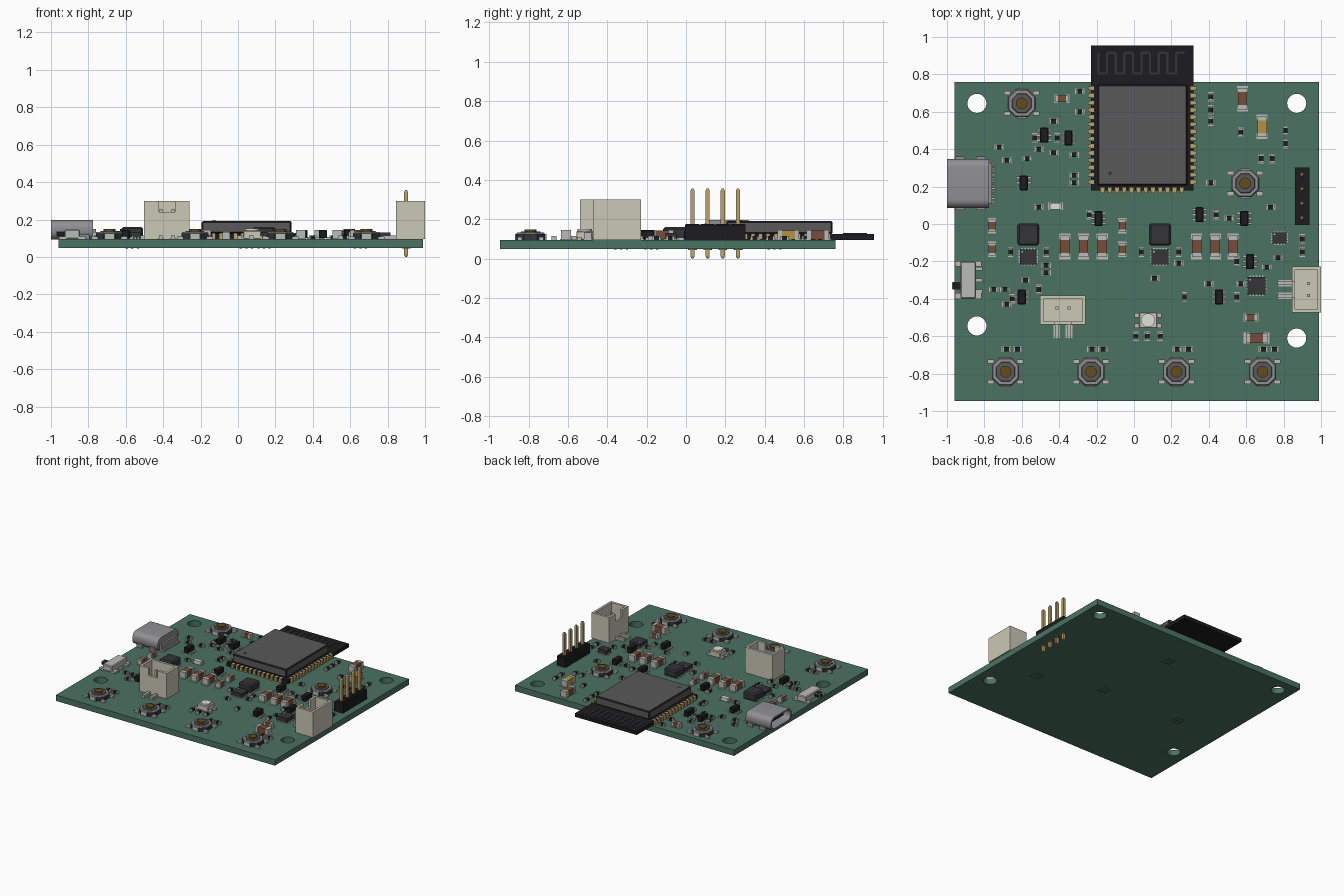
import bpy, bmesh, math
from mathutils import Matrix, Vector

if "Cube" in bpy.data.objects:
    bpy.data.objects.remove(bpy.data.objects["Cube"])

COL = {'green': (.07, .17, .12), 'black': (.012, .012, .013), 'dark': (.035, .035, .04), 'shield': (.10, .10, .10),
       'steel': (.28, .28, .29), 'tin': (.5, .5, .48), 'cream': (.6, .58, .47), 'gold': (.52, .36, .15),
       'brown': (.18, .075, .045), 'amber': (.13, .075, .012), 'yellow': (.45, .29, .06), 'white': (.75, .75, .7)}
MATS = {}
for n, c in COL.items():
    MATS[n] = bpy.data.materials.new(n)
    MATS[n].diffuse_color = (*c, 1)
B, Z = .048, .095   # board bottom and top


class Part:
    """Collects coloured solids in one mesh; put() places linked copies."""
    def __init__(self, name):
        self.name, self.bm, self.mats, self.me, self.n = name, bmesh.new(), [], None, 0

    def paint(self, faces, mat):
        if mat not in self.mats:
            self.mats.append(mat)
        for f in faces:
            f.material_index = self.mats.index(mat)

    def box(self, c, s, mat, bevel=0, seg=1):
        vs = bmesh.ops.create_cube(self.bm, size=1, matrix=Matrix.Translation(c) @ Matrix.Diagonal((*s, 1)))['verts']
        self.paint({f for v in vs for f in v.link_faces}, mat)
        if bevel:
            es = list({e for v in vs for e in v.link_edges})
            bmesh.ops.bevel(self.bm, geom=es, offset=bevel, segments=seg, affect='EDGES', profile=.5)
        return self

    def slab(self, x0, x1, y0, y1, z0, z1, mat, bevel=0):
        return self.box(((x0 + x1) / 2, (y0 + y1) / 2, (z0 + z1) / 2), (x1 - x0, y1 - y0, z1 - z0), mat, bevel)

    def loft(self, loops, mat):
        rows = [[self.bm.verts.new(p) for p in l] for l in loops]
        fs = [self.bm.faces.new(rows[0]), self.bm.faces.new(rows[-1])]
        for a, b in zip(rows, rows[1:]):
            for i in range(len(a)):
                j = (i + 1) % len(a)
                fs.append(self.bm.faces.new((a[i], a[j], b[j], b[i])))
        bmesh.ops.recalc_face_normals(self.bm, faces=fs)
        self.paint(fs, mat)
        return self

    def disc(self, x, y, r, z0, z1, mat, n=24):
        ring = [(x + r * math.cos(math.tau * i / n), y + r * math.sin(math.tau * i / n)) for i in range(n)]
        return self.loft([[(*p, z) for p in ring] for z in (z0, z1)], mat)

    def put(self, x=0, y=0, z=0, rot=0):
        if not self.me:
            self.me = bpy.data.meshes.new(self.name)
            self.bm.to_mesh(self.me)
            for m in self.mats:
                self.me.materials.append(MATS[m])
        self.n += 1
        ob = bpy.data.objects.new(self.name if self.n == 1 else f'{self.name}_{self.n}', self.me)
        bpy.context.collection.objects.link(ob)
        ob.location, ob.rotation_euler = (x, y, z), (0, 0, math.radians(rot))
        return ob


def smooth(ob):
    bpy.ops.object.select_all(action='DESELECT')
    ob.select_set(True)
    bpy.context.view_layer.objects.active = ob
    bpy.ops.object.shade_smooth_by_angle(angle=math.radians(32))


# circuit board with four mounting holes
board = Part('circuit_board').slab(-.96, .99, -.945, .76, B, Z, 'green').put()
cut = Part('hole_cutter')
for x, y in ((-.84, .645), (.87, .645), (-.84, -.545), (.87, -.61)):
    cut.disc(x, y, .051, 0, .2, 'green', 32)
cutter = cut.put()
mod = board.modifiers.new('holes', 'BOOLEAN')
mod.object, mod.solver = cutter, 'EXACT'
bpy.context.view_layer.objects.active = board
bpy.ops.object.modifier_apply(modifier='holes')
bpy.data.objects.remove(cutter)
smooth(board)

# wireless module: carrier, shield can, edge pads, antenna trace
m = Part('wireless_module')
m.slab(-.23, .318, .18, .955, Z, .125, 'black')
m.slab(-.195, .287, .205, .745, .125, .192, 'shield', .008)
m.disc(-.128, .272, .01, .19, .1935, 'dark', 16)
for i in range(14):
    y = .225 + i * .0385
    for x in (-.23, .318):
        m.box((x, y, .112), (.03, .02, .032), 'gold')
for i in range(12):
    m.box((-.168 + i * .0385, .18, .112), (.02, .03, .032), 'gold')
for i in range(10):
    x = -.19 + i * .046
    m.box((x, .86, .126), (.012, .11, .006), 'dark')
    m.box((x + .023, .915 if i % 2 else .805, .126), (.046, .012, .006), 'dark')
m.put()

# USB socket: hollow rounded shell, tongue, contacts
def pill(x, w, h, r, n=8):
    pts = []
    for k, (sy, sz) in enumerate(((1, 1), (-1, 1), (-1, -1), (1, -1))):
        for i in range(n + 1):
            a = math.pi / 2 * (k + i / n)
            pts.append((x, .217 + sy * (w / 2 - r) + r * math.cos(a), .145 + sz * (h / 2 - r) + r * math.sin(a)))
    return pts

u = Part('usb_socket')
u.loft([pill(-.775, .262, .104, .045), pill(-1, .262, .104, .045), pill(-1, .238, .08, .035), pill(-.81, .238, .08, .035)], 'steel')
u.slab(-.96, -.80, .13, .304, .136, .154, 'black')
u.slab(-.775, -.76, .11, .325, Z, .15, 'steel')
for i in range(12):
    u.box((-.755, .118 + i * .018, Z + .006), (.03, .009, .012), 'tin')
for x in (-.93, -.82):
    for y in (.085, .349):
        u.box((x, y, .105), (.05, .022, .03), 'steel')
smooth(u.put())

# push buttons
b = Part('push_button')
def octa(h, z):
    c = h * .45
    return [(s * x, t * y, z) for s, t, q in ((1, 1, 0), (-1, 1, 1), (-1, -1, 0), (1, -1, 1))
            for x, y in (((h, c), (c, h)) if not q else ((c, h), (h, c)))]
b.loft([octa(.073, 0), octa(.073, .03)], 'dark')
b.loft([octa(.073, .03), octa(.068, .037)], 'steel')
b.loft([octa(.052, .037), octa(.049, .043)], 'shield')
b.disc(0, 0, .031, .04, .053, 'amber')
for sx in (-1, 1):
    for sy in (-1, 1):
        b.box((sx * .078, sy * .055, .007), (.035, .022, .014), 'tin')
    b.box((0, sx * .074, .015), (.05, .012, .03), 'tin')
KEYS = (-.687, -.23, .227, .687)
for x, y in [(-.6, .645), (.594, .217)] + [(x, -.79) for x in KEYS]:
    b.put(x, y, Z)

# two-pin wire sockets: open box with a notched front wall
s = Part('wire_socket')
W, D, T, H, N = .122, .078, .018, .205, .145
def rect(w, d, z):
    return [(-w, -d, z), (w, -d, z), (w, d, z), (-w, d, z)]
s.loft([rect(W, D, 0), rect(W, D, N), rect(W - T, D - T, N), rect(W - T, D - T, .05)], 'cream')
prof = [(-.042, -D), (-W, -D), (-W, D), (W, D), (W, -D), (.042, -D), (.042, T - D),
        (W - T, T - D), (W - T, D - T), (T - W, D - T), (T - W, T - D), (-.042, T - D)]
s.loft([[(*p, z) for p in prof] for z in (N, H)], 'cream')
for x in (-.033, .033):
    s.box((x, .01, .1), (.016, .016, .12), 'tin')
    s.box((x, -.112, .01), (.02, .085, .02), 'tin')
    s.box((x, -.115, .002), (.036, .07, .004), 'tin')
s.put(-.38, -.46, Z)
s.put(.922, -.35, Z, -90)

# pin header
h = Part('pin_header')
for i in range(4):
    y = .033 + i * .077
    h.loft([[(.899 + sx * w, y + sy * .9 * d, z) for sx, sy in ((-1, -1), (1, -1), (1, 1), (-1, 1))
             for w, d in ((.038, .043),)] for z in (Z, .172)], 'black')
    h.slab(.875, .923, y - .036, y + .036, .17, .176, 'black')
    h.loft([[(.899 + sx * r, y + sy * r, z) for sx, sy in ((-1, -1), (1, -1), (1, 1), (-1, 1))]
            for r, z in ((.005, 0), (.0105, .012), (.0105, .345), (.005, .357))], 'gold')
    h.disc(.899, y, .022, B - .003, B + .001, 'gold', 16)
h.put()

# slide switch
w = Part('slide_switch')
w.slab(-.928, -.845, -.398, -.2, Z, .146, 'tin', .006)
w.slab(-.972, -.92, -.35, -.31, .108, .138, 'black', .004)
for y in (-.385, -.213):
    for x in (-.937, -.835):
        w.box((x, y, .102), (.04, .03, .014), 'tin')
for y in (-.36, -.3, -.24):
    w.box((-.83, y, .101), (.04, .018, .012), 'tin')
w.put()

# status lamp with round lens
l = Part('status_lamp')
l.slab(-.048, .048, -.042, .042, 0, .045, 'cream', .004)
l.disc(0, 0, .037, .044, .056, 'white')
for sx in (-1, 1):
    for sy in (-1, 1):
        l.box((sx * .055, sy * .028, .008), (.035, .024, .016), 'tin')
l.put(.075, -.515, Z)

# power coils
c = Part('power_coil').slab(-.058, .058, -.06, .06, .004, .066, 'dark', .01)
for x in (-.045, .045):
    c.box((x, 0, .006), (.03, .09, .012), 'tin')
# flat chips with pads on all sides
def flat_chip(name, sx, sy, n):
    p = Part(name).slab(-sx / 2, sx / 2, -sy / 2, sy / 2, .002, .036, 'dark')
    for i in range(n):
        t = (i + .5) / n - .5
        for k in (-1, 1):
            p.box((k * sx / 2, t * sy * .9, .004), (.014, .009, .008), 'tin')
            p.box((t * sx * .9, k * sy / 2, .004), (.009, .014, .008), 'tin')
    p.disc(-sx * .36, sy * .34, .005, .034, .037, 'tin', 12)
    return p
reg = flat_chip('regulator_chip', .09, .08, 5)
for x in (-.565, .139):
    c.put(x, -.056, Z)
    reg.put(x, -.176, Z)
flat_chip('audio_chip', .095, .095, 5).put(.655, -.33, Z)
flat_chip('sensor_chip', .075, .058, 4).put(.778, -.075, Z)

# small leaded transistors
t = Part('transistor').slab(-.022, .022, -.04, .04, .005, .05, 'black', .005)
for x in (-.03, .03):
    for y in (-.027, 0, .027):
        t.box((x, y, .006), (.022, .012, .012), 'tin')
for x, y in ((-.48, .475), (-.35, .46), (-.59, .22), (-.6, -.39), (-.19, .03), (.35, .05), (.59, .03), (.62, -.2), (.455, -.39)):
    t.put(x, y, Z)

# two-ended chip parts, long axis along x
def chip(name, ln, wd, ht, mat):
    p = Part(name).box((0, 0, ht / 2), (ln * .6, wd * .96, ht * .96), mat)
    for k in (-1, 1):
        p.box((k * ln * .4, 0, ht / 2), (ln * .2, wd, ht), 'tin')
        p.box((k * ln * .47, 0, .002), (ln * .26, wd * 1.15, .004), 'tin')
    return p

big = chip('large_capacitor', .115, .052, .05, 'brown')
for x, y in ((-.37, -.12), (-.27, -.12), (-.17, -.12), (.335, -.12), (.435, -.12), (.53, -.12), (.58, .67)):
    big.put(x, y, Z, 90)
big.put(.655, -.61, Z)
med = chip('medium_capacitor', .068, .038, .038, 'brown')
for x, y in ((-.76, -.01), (-.76, -.135), (-.063, -.01), (-.063, -.135)):
    med.put(x, y, Z, 90)
med.put(-.385, .67, Z)
med.put(.625, -.5, Z)
chip('yellow_capacitor', .11, .052, .05, 'yellow').put(.685, .52, Z, 90)
chip('small_lamp', .068, .034, .028, 'white').put(-.42, .095, Z)

tiny = chip('chip_resistor', .042, .025, .02, 'black')
UP = ((.41, .68), (.41, .61), (.41, .55), (.81, .5), (.81, .43), (.57, .49), (.68, .35), (.74, .35), (.44, .05),
      (-.24, .05), (.9, -.08), (.9, -.15), (.55, -.2), (.55, -.39), (-.66, -.15), (-.47, -.15), (-.51, -.35),
      (.04, -.15), (.24, -.15), (.27, -.39), (.01, -.6), (.07, -.6), (.14, -.6), (-.53, .46), (-.41, .46), (-.65, -.4))
FLAT = ((-.29, .71), (-.29, .6), (-.43, .55), (-.51, .4), (-.43, .38), (-.32, .37), (-.72, .41), (-.68, .34), (-.57, .35),
        (-.32, .26), (-.32, .22), (-.51, .09), (.41, .22), (.73, .09), (.51, .03), (.77, -.18), (.71, -.23), (.57, -.32),
        (-.47, -.22), (-.47, -.26), (-.58, -.3), (-.69, -.35), (-.75, -.35), (-.68, -.43), (.24, -.21), (.11, -.29), (.4, -.32))
for x, y in UP:
    tiny.put(x, y, Z, 90)
for x, y in FLAT + tuple((k + d, -.67) for k in KEYS for d in (.005, .064)):
    tiny.put(x, y, Z)

# solder dots under the hot parts
v = Part('solder_dots')
for cx, cy in ((.045, .45), (-.565, -.176), (.139, -.176), (.655, -.33)):
    for i in (-1, 0, 1):
        for j in (-1, 0, 1):
            v.disc(cx + i * .03, cy + j * .03, .006, B - .002, B + .001, 'dark', 8)
v.put()

for m in bpy.data.materials:
    if m.users and not m.is_grease_pencil:
        m.use_nodes = True
        m.node_tree.nodes["Principled BSDF"].inputs["Base Color"].default_value = m.diffuse_color
